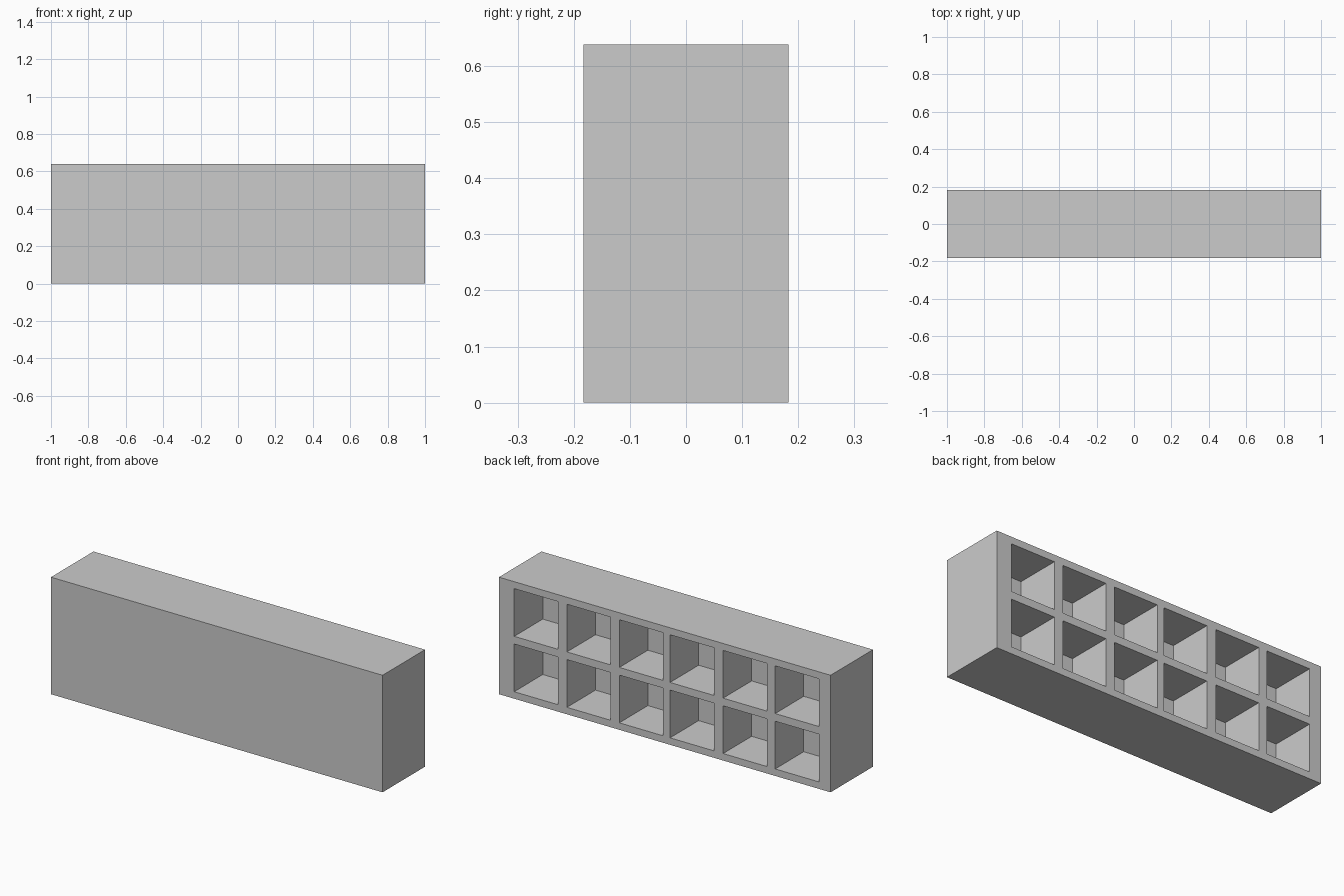
import bpy, bmesh

if "Cube" in bpy.data.objects:
    bpy.data.objects.remove(bpy.data.objects["Cube"])

W, D, H = 2.0, 0.366, 0.638      # outer size
HOLE_W, DEPTH = 0.264, 0.246     # cubby width and depth
starts = [0.092, 0.410, 0.726, 1.032, 1.352, 1.666]   # cubby edges, from the +x end

# grid lines of the open back face
xs = [W / 2]
for s in starts:
    xs += [W / 2 - s, W / 2 - s - HOLE_W]
xs.append(-W / 2)
zs = [0, 0.038, 0.298, 0.340, 0.600, H]

bm = bmesh.new()
v = [[bm.verts.new((x, D / 2, z)) for z in zs] for x in xs]

# back frame, keeping the cubby cells aside
cubbies = []
for i in range(len(xs) - 1):
    for j in range(len(zs) - 1):
        f = bm.faces.new((v[i][j], v[i + 1][j], v[i + 1][j + 1], v[i][j + 1]))
        if i % 2 and j % 2:
            cubbies.append(f)

# outer sides and closed front
rim = [e for e in bm.edges if e.is_boundary]
geom = bmesh.ops.extrude_edge_only(bm, edges=rim)["geom"]
bmesh.ops.translate(bm, vec=(0, -D, 0),
                    verts=[g for g in geom if isinstance(g, bmesh.types.BMVert)])
bmesh.ops.holes_fill(bm, edges=[e for e in bm.edges if e.is_boundary], sides=0)

# push the cubbies inward
for f in cubbies:
    walls = bmesh.ops.extrude_discrete_faces(bm, faces=[f])["faces"]
    bmesh.ops.translate(bm, vec=(0, -DEPTH, 0), verts=walls[0].verts)

# merge coplanar pieces
bmesh.ops.recalc_face_normals(bm, faces=bm.faces)
bmesh.ops.dissolve_limit(bm, angle_limit=0.01, verts=bm.verts, edges=bm.edges)

mesh = bpy.data.meshes.new("cubby_shelf")
bm.to_mesh(mesh)
bm.free()
shelf = bpy.data.objects.new("cubby_shelf", mesh)
bpy.context.collection.objects.link(shelf)
